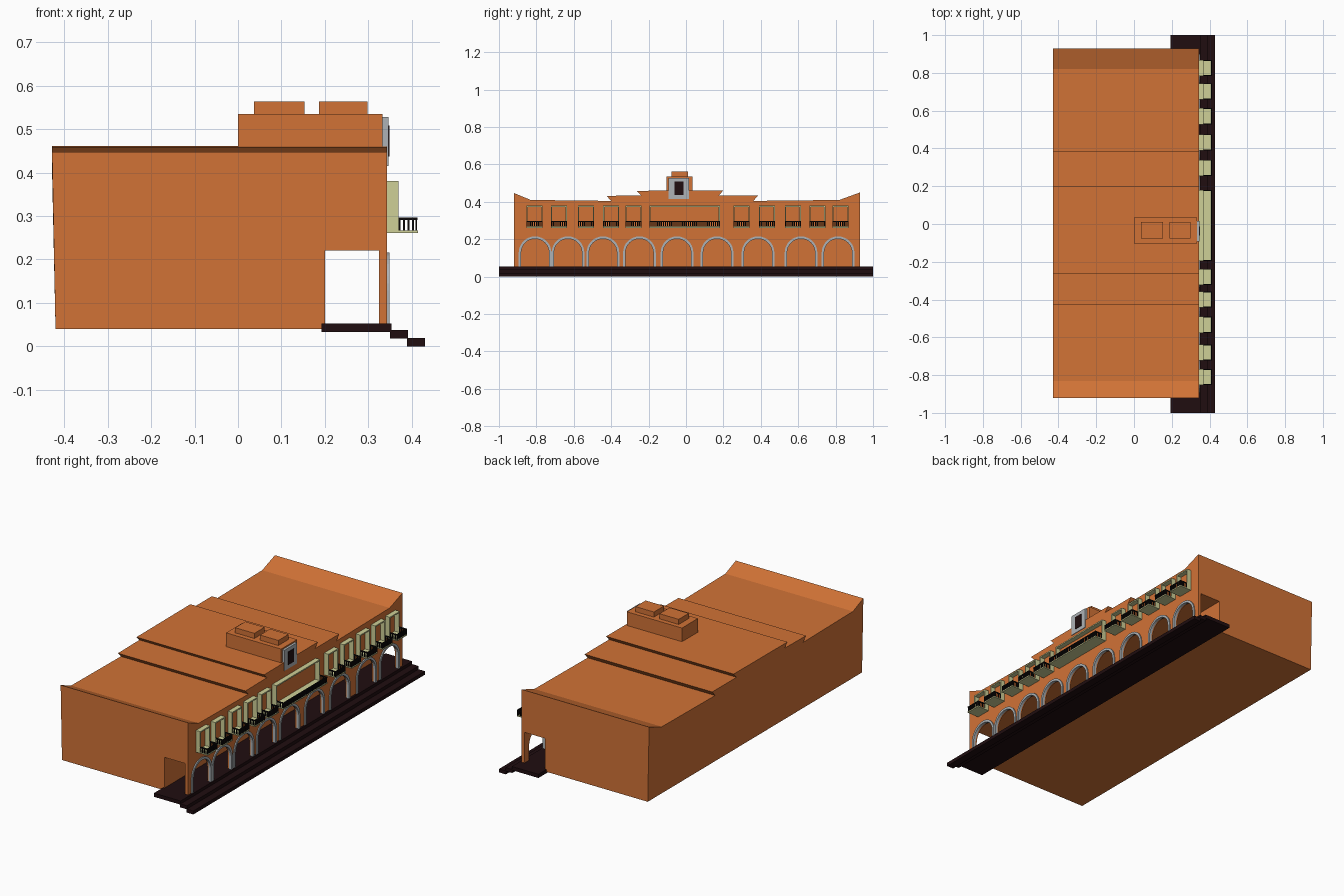
import bpy, bmesh, math

if "Cube" in bpy.data.objects:
    bpy.data.objects.remove(bpy.data.objects["Cube"])


def material(name, rgb):
    m = bpy.data.materials.new(name)
    m.diffuse_color = (*rgb, 1)
    m.use_nodes = True
    m.node_tree.nodes["Principled BSDF"].inputs["Base Color"].default_value = m.diffuse_color
    return m


ORANGE = material("terracotta orange", (0.64, 0.17, 0.037))
DARK = material("dark maroon", (0.014, 0.004, 0.005))
OLIVE = material("pale olive", (0.62, 0.63, 0.31))
GREY = material("stone grey", (0.42, 0.45, 0.47))
BLACK = material("iron black", (0.004, 0.003, 0.003))


def finish(bm, name, mat):
    bmesh.ops.recalc_face_normals(bm, faces=bm.faces)
    me = bpy.data.meshes.new(name)
    bm.to_mesh(me)
    bm.free()
    me.materials.append(mat)
    ob = bpy.data.objects.new(name, me)
    bpy.context.collection.objects.link(ob)
    return ob


def add_box(bm, x0, x1, y0, y1, z0, z1):
    vs = bmesh.ops.create_cube(bm, size=1)["verts"]
    for v in vs:
        v.co = (x1 if v.co.x > 0 else x0, y1 if v.co.y > 0 else y0, z1 if v.co.z > 0 else z0)


def boxes(name, mat, items):
    bm = bmesh.new()
    for b in items:
        add_box(bm, *b)
    return finish(bm, name, mat)


def add_prism(bm, pts, x0, x1):
    """Extrude a (y, z) outline along x."""
    f = bm.faces.new([bm.verts.new((x0, y, z)) for y, z in pts])
    new = bmesh.ops.extrude_face_region(bm, geom=[f])["geom"]
    for v in new:
        if isinstance(v, bmesh.types.BMVert):
            v.co.x = x1


def arch_line(yc, r, z0, spring, n=16):
    arc = [(yc + r * math.cos(math.pi * i / n), spring + r * math.sin(math.pi * i / n))
           for i in range(n + 1)]
    return [(yc + r, z0)] + arc + [(yc - r, z0)]


# main building block with stepped, undercut roof outline
roof = [(-0.92, 0.04), (-0.92, 0.447), (-0.83, 0.41), (-0.40, 0.405), (-0.425, 0.432),
        (-0.24, 0.434), (-0.265, 0.459), (0.2, 0.461), (0.175, 0.434), (0.385, 0.434),
        (0.36, 0.405), (0.82, 0.41), (0.93, 0.45), (0.93, 0.04)]
bm = bmesh.new()
add_prism(bm, roof, -0.42, 0.343)
for v in bm.verts:
    if v.co.x < 0 and v.co.z > 0.3:
        v.co.x = -0.428
building = finish(bm, "building", ORANGE)

# cutters: open arcade passage and arched openings
ARCHES = (-0.807, -0.631, -0.444, -0.249, -0.048, 0.166, 0.385, 0.615, 0.813)
SPRING = 0.128
cutters = [boxes("passage_cutter", ORANGE, [(0.2, 0.325, -1.1, 1.1, -0.02, 0.22)])]
bm = bmesh.new()
for y in ARCHES:
    add_prism(bm, arch_line(y, 0.078, -0.02, SPRING), 0.29, 0.4)
cutters.append(finish(bm, "arch_cutter", ORANGE))
bpy.context.view_layer.objects.active = building
for c in cutters:
    mod = building.modifiers.new("cut", "BOOLEAN")
    mod.operation, mod.solver, mod.object = "DIFFERENCE", "EXACT", c
    bpy.ops.object.modifier_apply(modifier=mod.name)
for c in cutters:
    bpy.data.objects.remove(c)

# stone trim around each arch
bm = bmesh.new()
for y in ARCHES:
    outer = arch_line(y, 0.0875, 0.05, SPRING)
    inner = arch_line(y, 0.0745, 0.05, SPRING)
    add_prism(bm, outer + inner[::-1], 0.335, 0.349)
finish(bm, "arch_trim", GREY)

# platform and two steps
boxes("platform_steps", DARK, [(0.192, 0.353, -1, 1, 0.033, 0.053),
                               (0.35, 0.391, -1, 1, 0.018, 0.037),
                               (0.389, 0.43, -1, 1, 0, 0.019)])

# rooftop tower with two blocks
boxes("tower", ORANGE, [(0.0, 0.333, -0.103, 0.035, 0.44, 0.535)])
boxes("tower_blocks", ORANGE, [(0.037, 0.153, -0.077, 0.01, 0.53, 0.563),
                               (0.187, 0.298, -0.077, 0.01, 0.53, 0.563)])
boxes("tower_window_frame", GREY, [(0.33, 0.346, -0.093, 0.016, 0.415, 0.528)])
boxes("tower_window", DARK, [(0.344, 0.349, -0.062, -0.014, 0.437, 0.508)])

# windows with hooded frames and railed balconies: (centre, half width)
WINDOWS = [(y, 0.043) for y in (-0.81, -0.68, -0.534, -0.4, -0.28,
                                0.297, 0.432, 0.571, 0.702, 0.826)] + [(-0.007, 0.188)]
frames, floors, rails = [], [], []
X0, X1, XR, T = 0.341, 0.369, 0.413, 0.006
for y, h in WINDOWS:
    a, b = y - h, y + h
    frames += [(X0, X1, a, a + T, 0.264, 0.374), (X0, X1, b - T, b, 0.264, 0.374),
               (X0, X1, a, b, 0.373, 0.38)]
    floors.append((X0, XR + 0.001, a, b, 0.261, 0.267))
    # rails along the top
    rails += [(XR - 0.005, XR, a, b, 0.291, 0.297), (X1, XR, a, a + 0.005, 0.291, 0.297),
              (X1, XR, b - 0.005, b, 0.291, 0.297)]
    # upright bars on the front and both sides
    n = round(2 * h / 0.0105)
    for i in range(n + 1):
        p = a + (2 * h - 0.006) * i / n
        rails.append((XR - 0.004, XR - 0.001, p, p + 0.006, 0.266, 0.292))
    for i in range(4):
        x = X1 + 0.0105 * i
        rails += [(x, x + 0.005, a + 0.001, a + 0.004, 0.266, 0.292),
                  (x, x + 0.005, b - 0.004, b - 0.001, 0.266, 0.292)]
boxes("window_frames", OLIVE, frames)
boxes("balcony_floors", OLIVE, floors)
boxes("balcony_railings", BLACK, rails)
